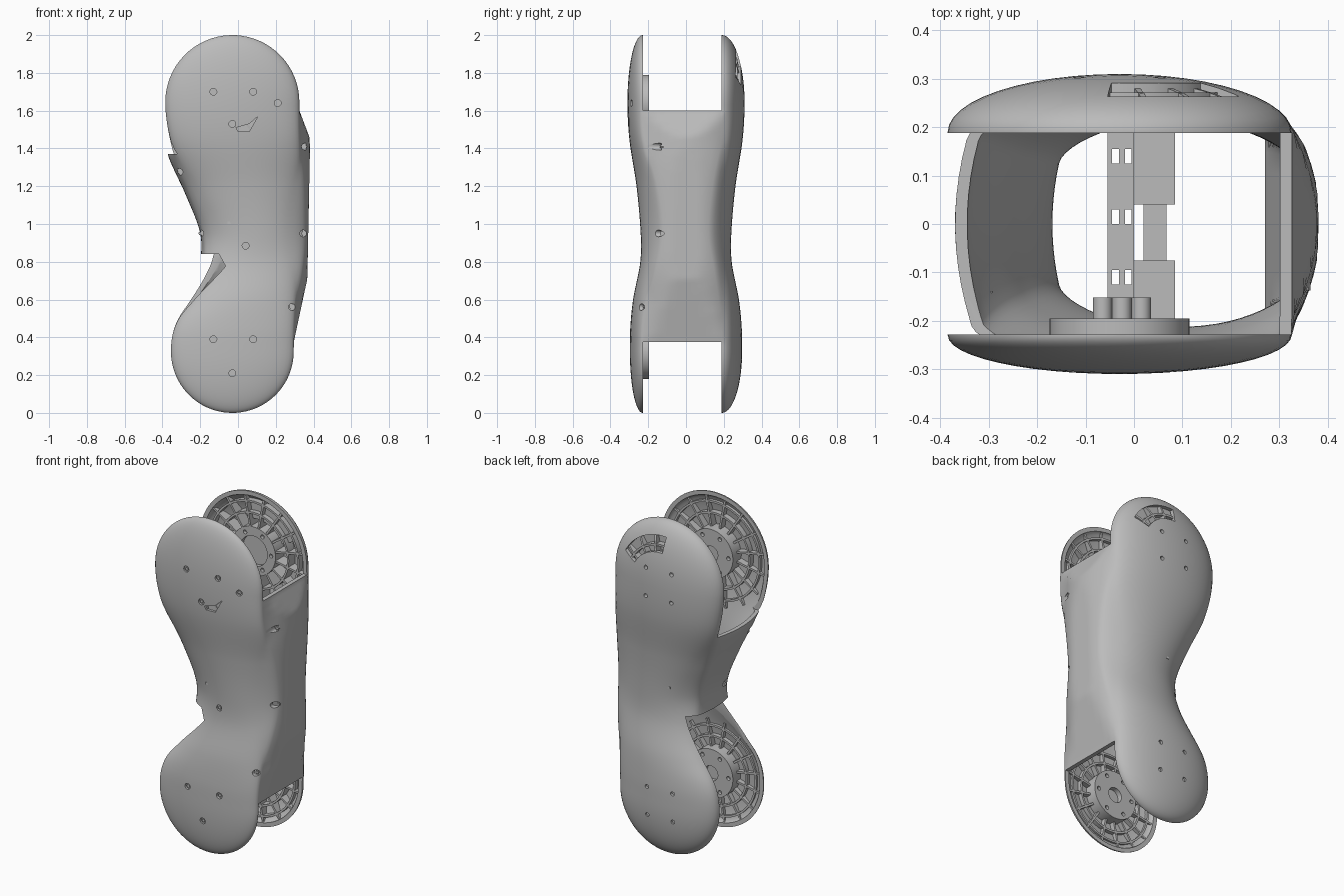
import bpy, bmesh
from math import sin, cos, pi, sqrt, radians

cube = bpy.data.objects.get("Cube")
if cube:
    bpy.data.objects.remove(cube, do_unlink=True)

mat = bpy.data.materials.new("grey plastic")
mat.use_nodes = True
GREY = (0.5, 0.5, 0.5, 1)
mat.diffuse_color = GREY
mat.node_tree.nodes["Principled BSDF"].inputs["Base Color"].default_value = GREY

CX, LOW, TOP = -0.03, 0.325, 1.645      # joint axis and heights
RL, RT = 0.325, 0.355                   # joint radii

# Outline and depth stations, as (height, value)
LEFT = [(LOW, -.355), (.42, -.345), (.5, -.315), (.6, -.25), (.7, -.195), (.8, -.165), (.95, -.165),
        (1.15, -.24), (1.36, -.335), (1.5, -.37), (TOP, -.385)]
RIGHT = [(LOW, .295), (.55, .305), (.75, .325), (1, .33), (1.3, .335), (1.5, .327), (TOP, .325)]
DEPTH = [(LOW, .297), (.45, .295), (.6, .28), (.8, .242), (.95, .24), (1.2, .262), (1.45, .3), (TOP, .31)]
FRONT_SIDE = [(LOW, .23), (.5, .22), (.75, .16), (.95, .12), (1.2, .15), (1.45, .22), (TOP, .23)]
BACK_SIDE = [(LOW, .19), (.5, .185), (.75, .15), (.95, .12), (1.2, .14), (1.45, .185), (TOP, .19)]
RIGHT_LIMIT = [(.32, 0), (.375, .295), (.71, .367), (1.45, .382), (1.6, .325), (1.64, 0)]
LEFT_SWELL = [(.5, 0), (.7, .035), (1.36, .035), (1.45, 0)]


def line(pts, z):
    if z <= pts[0][0]:
        return pts[0][1]
    for (a, p), (b, q) in zip(pts, pts[1:]):
        if z <= b:
            return p + (q - p) * (z - a) / (b - a)
    return pts[-1][1]


def curve(pts, z):
    """Smooth cubic through the stations, flat at both ends."""
    z = min(max(z, pts[0][0]), pts[-1][0])
    slope = [0] + [(c[1] - a[1]) / (c[0] - a[0]) for a, c in zip(pts, pts[2:])] + [0]
    for i, ((a, p), (b, q)) in enumerate(zip(pts, pts[1:])):
        if z <= b:
            h, s = b - a, (z - a) / (b - a)
            w = s * s * (3 - 2 * s)
            return p + (q - p) * w + h * (s * (1 - s) ** 2 * slope[i] - s * s * (1 - s) * slope[i + 1])


def section(z, t):
    """Left, right, then straight side and dome for front and back, inset by t."""
    xl, xr, k = curve(LEFT, z) + t, curve(RIGHT, z) - t, 1
    for c, r, outside in ((TOP, RT, z > TOP), (LOW, RL, z < LOW)):
        if outside:
            k = sqrt(max(0, 1 - ((z - c) / (r - t)) ** 2))
            xl, xr = CX - (r - t) * k, CX + (r - t) * k
    f, b, d = curve(FRONT_SIDE, z), curve(BACK_SIDE, z), curve(DEPTH, z) - t
    return xl, xr, f, (d - f) * k, b, (d - b) * k


def ring(z, t):
    xl, xr, f, df, b, db = section(z, t)
    m, h, n, k = (xl + xr) / 2, (xr - xl) / 2, 24, 10
    pts = [(m + h * cos(pi * i / n), b + db * sin(pi * i / n)) for i in range(n + 1)]
    pts += [(xl, b - (b + f) * i / k) for i in range(1, k)]
    pts += [(m - h * cos(pi * i / n), -f - df * sin(pi * i / n)) for i in range(n + 1)]
    pts += [(xr, -f + (b + f) * i / k) for i in range(1, k)]
    out = []
    for x, y in pts:
        swell, u = max(0, 1 - (y / .2) ** 2), (x - m) / h
        if u > 0:
            x += u ** 3 * min(.05 * swell, max(0, line(RIGHT_LIMIT, z) - t - xr))
        else:
            x += u ** 3 * swell * line(LEFT_SWELL, z)
        out.append((x, y, z))
    return out


def loft(bm, t, inward):
    steps = [radians(88) * (1 - i / 16) for i in range(16)]
    zs = [LOW - (RL - t) * sin(a) for a in steps]
    zs += [LOW + (TOP - LOW) * i / 80 for i in range(81)]
    zs += [TOP + (RT - t) * sin(a) for a in reversed(steps)]
    rows = [[bm.verts.new(p) for p in ring(z, t)] for z in zs]
    faces = [bm.faces.new((a[i - 1], a[i], b[i], b[i - 1]))
             for a, b in zip(rows, rows[1:]) for i in range(len(a))]
    faces += [bm.faces.new(rows[0]), bm.faces.new(rows[-1])]
    bmesh.ops.recalc_face_normals(bm, faces=faces)
    if inward:
        bmesh.ops.reverse_faces(bm, faces=faces)


def finish(bm, name):
    me = bpy.data.meshes.new(name)
    bm.to_mesh(me)
    bm.free()
    me.materials.append(mat)
    ob = bpy.data.objects.new(name, me)
    bpy.context.collection.objects.link(ob)
    return ob


def prism(bm, poly, y0, y1):
    a, b = [[bm.verts.new((x, y, z)) for x, z in poly] for y in (y0, y1)]
    faces = [bm.faces.new((a[i - 1], a[i], b[i], b[i - 1])) for i in range(len(a))]
    faces += [bm.faces.new(a), bm.faces.new(b)]
    bmesh.ops.recalc_face_normals(bm, faces=faces)


def circle(x, z, r, n=32):
    return [(x + r * cos(2 * pi * i / n), z + r * sin(2 * pi * i / n)) for i in range(n)]


def rect(x0, x1, z0, z1):
    return [(x0, z0), (x1, z0), (x1, z1), (x0, z1)]


def sector(r0, r1, a0, a1, n=12):
    ang = [radians(a0 + (a1 - a0) * i / n) for i in range(n + 1)]
    return ([(CX + r1 * cos(a), TOP + r1 * sin(a)) for a in ang]
            + [(CX + r0 * cos(a), TOP + r0 * sin(a)) for a in reversed(ang)])


def cut(ob, poly, y0, y1):
    """Cut a prism out of a part, keeping the first solver result that is sound."""
    bm = bmesh.new()
    prism(bm, poly, y0, y1)
    tool = finish(bm, "cutter")
    tool.hide_render = True
    mod = ob.modifiers.new("cut", 'BOOLEAN')
    mod.operation, mod.object = 'DIFFERENCE', tool
    before = len(ob.data.polygons)
    for solver in ('MANIFOLD', 'EXACT', 'FLOAT'):
        mod.solver = solver
        bpy.context.view_layer.update()
        result = ob.evaluated_get(bpy.context.evaluated_depsgraph_get())
        count = len(result.data.polygons)
        if count > before * .2 and count != before:
            ob.data = bpy.data.meshes.new_from_object(result)
            break
    ob.modifiers.clear()
    bpy.data.objects.remove(tool, do_unlink=True)


# Hollow limb shell
bm = bmesh.new()
loft(bm, 0, False)
loft(bm, .025, True)
shell = finish(bm, "limb_shell")

# Forked slots at both ends
cut(shell, [(-.6, 1.37), (-.3, 1.37), (.2, 1.6), (.6, 1.6), (.6, 2.2), (-.6, 2.2)], -.228, .188)
cut(shell, [(-.6, .84), (-.1, .84), (.15, .375), (.6, .375), (.6, -.2), (-.6, -.2)], -.228, .188)

# Back window, front notch and screw recesses
cut(shell, sector(.19, .28, 28, 95), .2, .4)
cut(shell, [(-.01, 1.51), (0, 1.49), (.06, 1.49), (.105, 1.57), (.06, 1.53)], -.4, -.288)
screws = [(-.13, 1.7, -.295), (.08, 1.7, -.295), (.21, 1.64, -.275), (-.03, 1.53, -.295),
          (-.13, .39, -.28), (.08, .39, -.28), (-.03, .21, -.28), (.04, .885, -.225),
          (.355, 1.41, -.13), (.345, .95, -.1), (.285, .56, -.22), (-.31, 1.275, -.14), (-.2, .95, -.08)]
for x, z, y in screws:
    cut(shell, circle(x, z, .018, 16), -.4, y)
for c in (LOW, TOP):
    for i in range(4):
        a = pi / 4 + i * pi / 2
        cut(shell, circle(CX + .12 * cos(a), c + .12 * sin(a), .012, 16), .278, .4)

# Screw heads inside the recesses
bm = bmesh.new()
for x, z, y in screws:
    prism(bm, circle(x, z, .01, 6), y - .007, y + .01)
finish(bm, "screw_heads")

# Floor behind the back window
bm = bmesh.new()
prism(bm, sector(.18, .285, 24, 99), .225, .235)
finish(bm, "window_floor")


def rib(bm, path, side):
    """Upright wall along a path, from near the slot face to inside the dome."""
    prev, faces = None, []
    for (x, z), (nx, nz) in path:
        xl, xr, f, df, b, db = section(z, .012)
        u = min(1, abs(2 * x - xl - xr) / (xr - xl))
        s, d = (f, df) if side < 0 else (b, db)
        base = .236 if side < 0 else .197
        y = max(base + .002, s + d * sqrt(1 - u * u))
        row = [bm.verts.new((x + e * nx * .006, side * h, z + e * nz * .006))
               for e, h in ((-1, base), (1, base), (1, y), (-1, y))]
        if prev:
            faces += [bm.faces.new((prev[i - 1], prev[i], row[i], row[i - 1])) for i in range(4)]
        else:
            faces.append(bm.faces.new(row))
        prev = row
    faces.append(bm.faces.new(prev))
    bmesh.ops.recalc_face_normals(bm, faces=faces)


# Ribbed inner faces and joint hubs of the four fork plates
for end, c, r in (("lower", LOW, RL), ("upper", TOP, RT)):
    for face, side in (("front", -1), ("back", 1)):
        bm = bmesh.new()
        for k in (.63, .82):
            arc = [2 * pi * i / 64 for i in range(65)]
            rib(bm, [((CX + r * k * cos(a), c + r * k * sin(a)), (cos(a), sin(a))) for a in arc], side)
        for i in range(16):
            a = 2 * pi * (i + .5) / 16
            rib(bm, [((CX + q * cos(a), c + q * sin(a)), (-sin(a), cos(a)))
                     for q in [.13 + (r - .15) * j / 8 for j in range(9)]], side)
        finish(bm, f"{end}_{face}_ribs")

        bm = bmesh.new()
        y_in, y_out = (-.195, -.275) if side < 0 else (.192, .275)
        prism(bm, circle(CX, c, .145, 48), y_in, y_out)
        hub = finish(bm, f"{end}_{face}_hub")
        cut(hub, circle(CX, c, .045 if side < 0 else .09), y_in - .1 * side, y_in + .03 * side)
        for i in range(6):
            a = i * pi / 3
            cut(hub, circle(CX + .115 * cos(a), c + .115 * sin(a), .012, 12),
                y_in - .1 * side, y_in + .02 * side)

# Pins on the upper front hub
bm = bmesh.new()
for x in (-.065, -.025, .015):
    prism(bm, circle(x, 1.54, .02, 16), -.2, -.152)
finish(bm, "hub_pins")

# Slotted bracket and post inside the limb
bm = bmesh.new()
prism(bm, rect(-.055, 0, 1.0, 1.012), -.23, .23)
bracket = finish(bm, "inner_bracket")
for y in (-.11, .015, .14):
    for x in (-.038, -.012):
        cut(bracket, rect(x - .007, x + .007, .9, 1.1), y - .015, y + .015)
bm = bmesh.new()
prism(bm, rect(.02, .067, .92, .96), -.23, .23)
prism(bm, rect(0, .085, .96, .975), .04, .23)
prism(bm, rect(0, .085, .96, .975), -.23, -.075)
finish(bm, "inner_post")

# Smooth shading with sharp edges kept
bpy.ops.object.select_all(action='DESELECT')
for ob in bpy.context.scene.objects:
    if ob.type == 'MESH':
        ob.select_set(True)
bpy.context.view_layer.objects.active = shell
bpy.ops.object.shade_smooth_by_angle(angle=radians(32))
